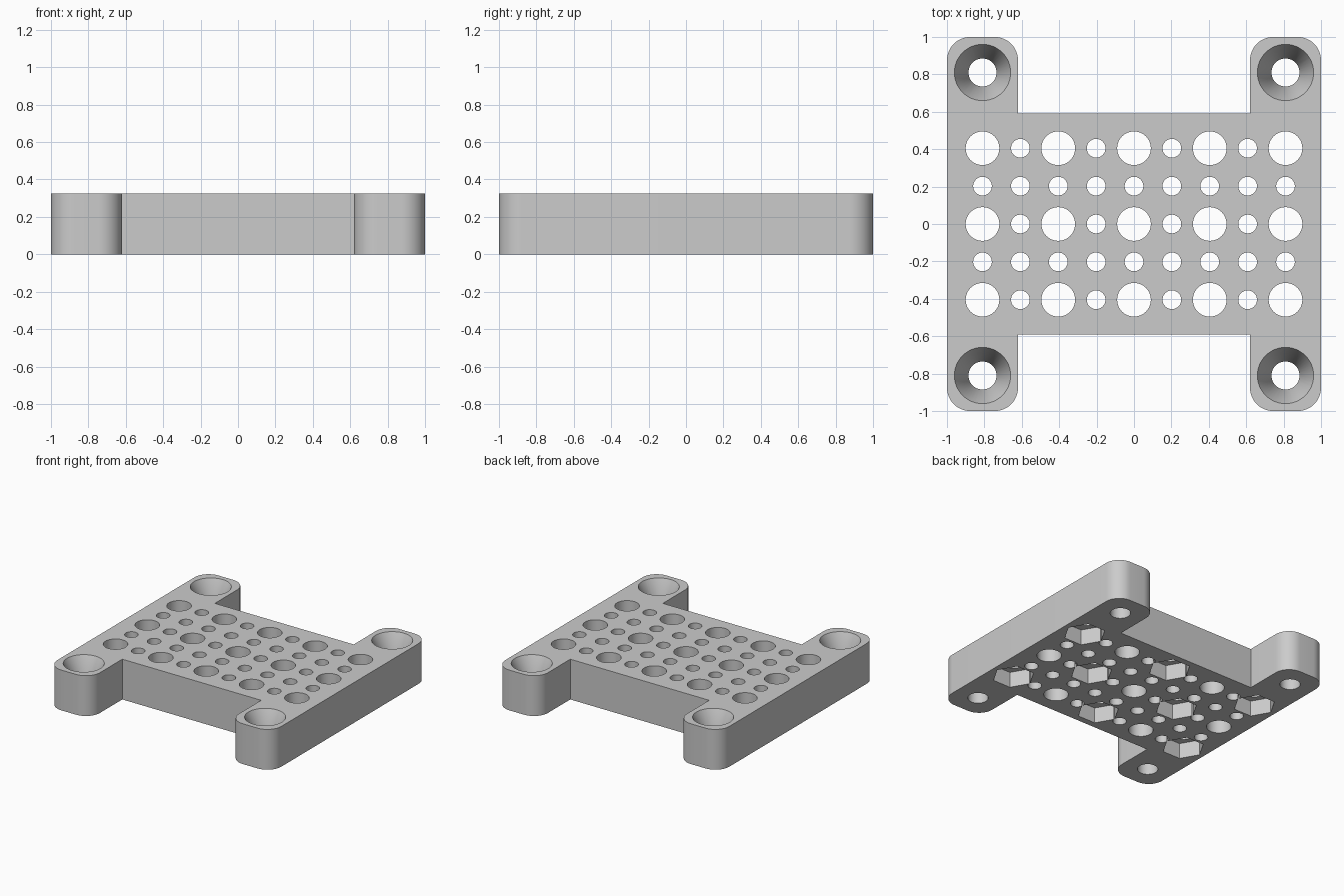
import bpy
import bmesh
from math import cos, sin, pi, radians
from mathutils import Matrix, Vector

cube = bpy.data.objects.get("Cube")
if cube:
    bpy.data.objects.remove(cube, do_unlink=True)

THICK = 0.325      # plate height
PITCH = 0.405      # spacing of the large holes
SCREW = 0.81       # screw hole offset from the centre
LEG_X, NOTCH_Y, RADIUS = 0.62, 0.59, 0.125

grey = bpy.data.materials.new("light grey")
grey.use_nodes = True
grey.diffuse_color = (0.6, 0.6, 0.6, 1)
grey.node_tree.nodes["Principled BSDF"].inputs["Base Color"].default_value = (0.6, 0.6, 0.6, 1)


def make_object(name, bm):
    bmesh.ops.recalc_face_normals(bm, faces=bm.faces)
    mesh = bpy.data.meshes.new(name)
    bm.to_mesh(mesh)
    bm.free()
    mesh.materials.append(grey)
    obj = bpy.data.objects.new(name, mesh)
    bpy.context.collection.objects.link(obj)
    return obj


def add_cone(bm, x, y, z0, z1, r0, r1, sides):
    place = Matrix.Translation((x, y, (z0 + z1) / 2))
    bmesh.ops.create_cone(bm, cap_ends=True, segments=sides, radius1=r0, radius2=r1,
                          depth=z1 - z0, matrix=place)


def arc(cx, cy, start):
    steps = 12
    angles = [radians(start + 90 * i / steps) for i in range(steps + 1)]
    return [(cx + RADIUS * cos(a), cy + RADIUS * sin(a)) for a in angles]


# Plate outline: one quarter, turned and mirrored into an H shape
quarter = arc(1 - RADIUS, 1 - RADIUS, 0) + arc(LEG_X + RADIUS, 1 - RADIUS, 90) + [(LEG_X, NOTCH_Y)]
outline = (quarter
           + [(-x, y) for x, y in reversed(quarter)]
           + [(-x, -y) for x, y in quarter]
           + [(x, -y) for x, y in reversed(quarter)])
bm = bmesh.new()
base = bm.faces.new([bm.verts.new((x, y, 0)) for x, y in outline])
sweep = bmesh.ops.extrude_face_region(bm, geom=[base])
top = [v for v in sweep["geom"] if isinstance(v, bmesh.types.BMVert)]
bmesh.ops.translate(bm, verts=top, vec=Vector((0, 0, THICK)))
plate = make_object("mounting_plate", bm)

# Through holes: large ones on every second grid point, small ones between
holes, sockets, sinks = bmesh.new(), bmesh.new(), bmesh.new()
for i in range(-4, 5):
    for j in range(-2, 3):
        x, y = i * PITCH / 2, j * PITCH / 2
        large = i % 2 == 0 and j % 2 == 0
        r = 0.09 if large else 0.05
        add_cone(holes, x, y, -0.1, THICK + 0.1, r, r, 48 if large else 32)
        # Hexagonal nut pockets underneath, in a checkerboard
        if large and (i // 2 + j // 2) % 2 == 1:
            add_cone(sockets, x, y, -0.1, 0.125, 0.155, 0.155, 6)

# Screw holes in the legs, with countersinks open at the top
for x in (-SCREW, SCREW):
    for y in (-SCREW, SCREW):
        add_cone(holes, x, y, -0.1, THICK + 0.1, 0.075, 0.075, 48)
        add_cone(sinks, x, y, THICK - 0.165, THICK + 0.01, 0.075, 0.155, 48)

# Point two corners of each pocket along x
hex_corner = min(sockets.verts, key=lambda v: (v.co - Vector((0, PITCH, 0))).xy.length)
offset = hex_corner.co.xy - Vector((round(hex_corner.co.x / PITCH), round(hex_corner.co.y / PITCH))) * PITCH
if abs((offset.angle_signed(Vector((1, 0))) / (pi / 3)) % 1 - 0.5) < 0.25:
    for v in sockets.verts:
        centre = Vector((round(v.co.x / PITCH), round(v.co.y / PITCH), 0)) * PITCH
        v.co = centre + Matrix.Rotation(pi / 6, 3, "Z") @ (v.co - centre)

# Cut everything out of the plate
bpy.ops.object.select_all(action="DESELECT")
plate.select_set(True)
bpy.context.view_layer.objects.active = plate
for name, bm in (("hole_cutter", holes), ("pocket_cutter", sockets), ("countersink_cutter", sinks)):
    cutter = make_object(name, bm)
    cutter.hide_render = True
    mod = plate.modifiers.new(name, "BOOLEAN")
    mod.operation, mod.solver, mod.object = "DIFFERENCE", "EXACT", cutter
    bpy.ops.object.modifier_apply(modifier=name)
    bpy.data.objects.remove(cutter, do_unlink=True)

bpy.ops.object.shade_smooth_by_angle(angle=radians(25))
